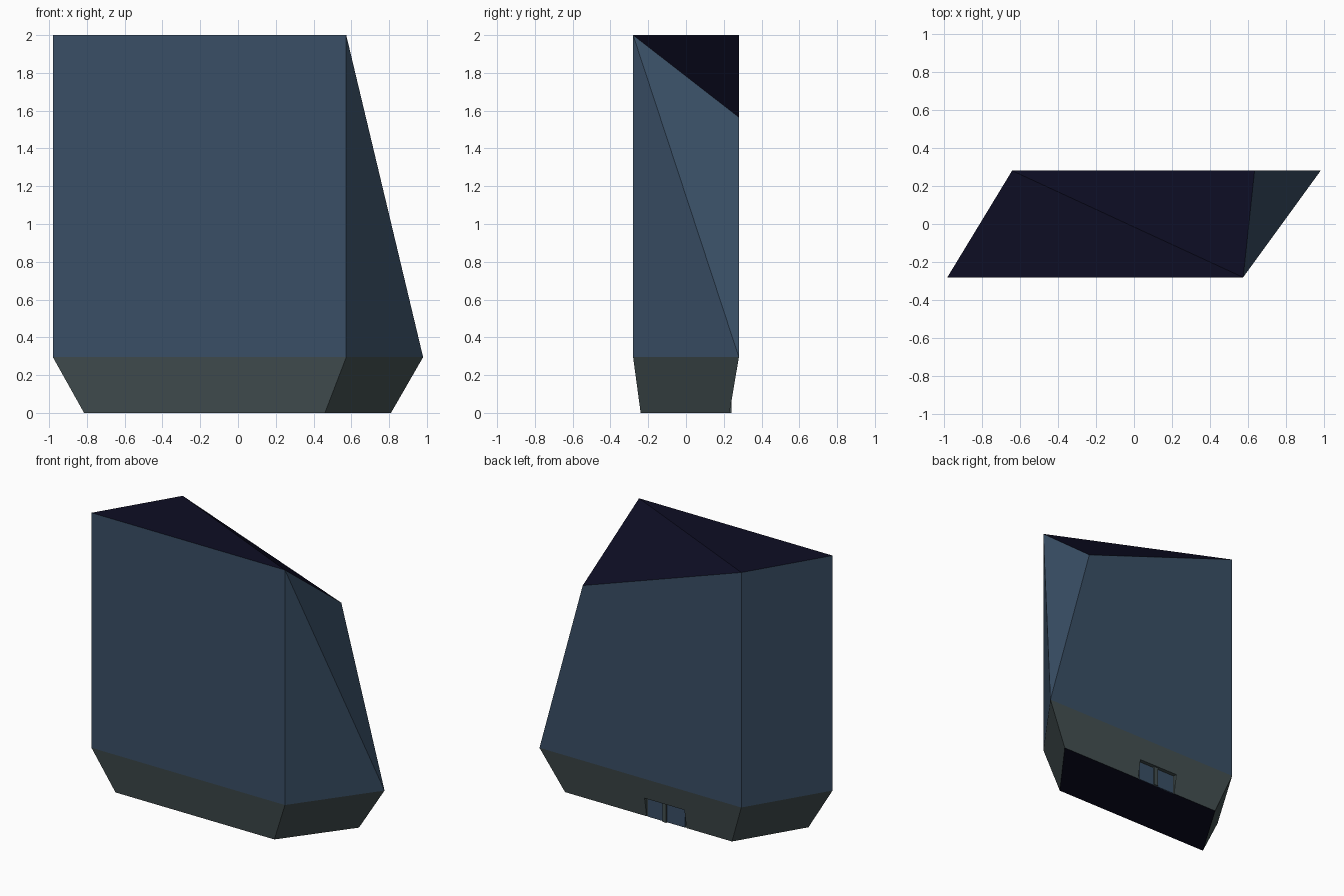
import bpy
import bmesh

if "Cube" in bpy.data.objects:
    bpy.data.objects.remove(bpy.data.objects["Cube"])


def material(name, rgb):
    m = bpy.data.materials.new(name)
    m.diffuse_color = (*rgb, 1)
    m.use_nodes = True
    m.node_tree.nodes["Principled BSDF"].inputs["Base Color"].default_value = m.diffuse_color
    return m


BLUE = material("blue glass", (0.042, 0.078, 0.132))
GREY = material("grey green stone", (0.057, 0.079, 0.082))
NAVY = material("dark navy roof", (0.004, 0.004, 0.017))


def add_object(name, bm, mats):
    mesh = bpy.data.meshes.new(name)
    bmesh.ops.recalc_face_normals(bm, faces=bm.faces)
    bm.to_mesh(mesh)
    bm.free()
    for m in mats:
        mesh.materials.append(m)
    ob = bpy.data.objects.new(name, mesh)
    bpy.context.collection.objects.link(ob)
    return ob


def box(name, x, y, z, mat):
    bm = bmesh.new()
    bmesh.ops.create_cube(bm, size=1)
    for v in bm.verts:
        v.co = [r[0] if c < 0 else r[1] for c, r in zip(v.co, (x, y, z))]
    return add_object(name, bm, [mat])


# tower body: skewed base ring, widest ring, and sloping top ring
MID = 0.295
rings = [
    [(-0.815, -0.24, 0), (0.46, -0.24, 0), (0.81, 0.23, 0), (-0.53, 0.23, 0)],
    [(-0.98, -0.28, MID), (0.573, -0.28, MID), (0.98, 0.28, MID), (-0.64, 0.28, MID)],
    [(-0.98, -0.28, 2), (0.573, -0.28, 2), (0.633, 0.28, 1.565), (-0.64, 0.28, 2)],
]
bm = bmesh.new()
low, mid, top = [[bm.verts.new(p) for p in ring] for ring in rings]
bm.faces.new(low)
for a, b in ((low, mid), (mid, top)):
    for i in range(4):
        j = (i + 1) % 4
        if i == 1:  # the right side folds along a diagonal
            if b is top:
                bm.faces.new((a[i], a[j], b[i]))
                bm.faces.new((a[j], b[j], b[i]))
                continue
        bm.faces.new((a[i], a[j], b[j], b[i]))
# folded roof
bm.faces.new((top[0], top[1], top[3]))
bm.faces.new((top[1], top[2], top[3]))
bmesh.ops.recalc_face_normals(bm, faces=bm.faces)
for f in bm.faces:
    if abs(f.normal.z) > 0.6:
        f.material_index = 2      # roof and underside
    elif f.calc_center_median().z > MID:
        f.material_index = 1      # glass walls
body = add_object("tower_body", bm, [GREY, BLUE, NAVY])

# entrance recess cut into the back of the base
cutter = box("entrance_cutter", (-0.165, 0.155), (0.226, 0.4), (-0.05, 0.14), GREY)
cutter.hide_render = True
cutter.hide_viewport = True
cut = body.modifiers.new("entrance", "BOOLEAN")
cut.operation = "DIFFERENCE"
cut.solver = "EXACT"
cut.object = cutter

# two glass doors and the post between them
for name, x in (("left_door", (0.02, 0.145)), ("right_door", (-0.155, -0.01))):
    box(name, x, (0.222, 0.23), (0.0, 0.135), BLUE)
box("door_post", (-0.01, 0.02), (0.222, 0.242), (0.0, 0.141), GREY)
